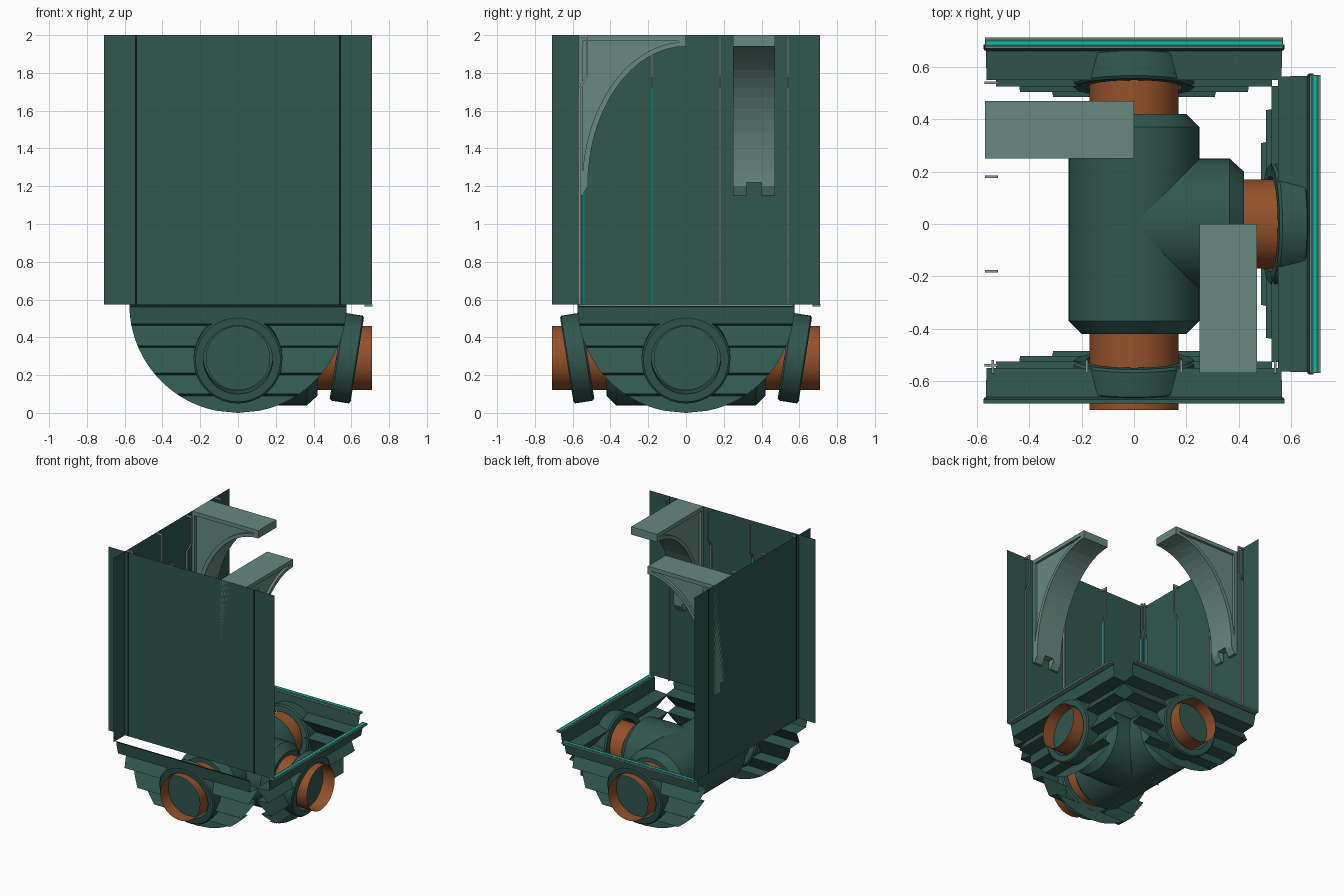
import bpy, bmesh, math
from mathutils import Matrix, Vector

if "Cube" in bpy.data.objects:
    bpy.data.objects.remove(bpy.data.objects["Cube"])


def material(name, rgb):
    m = bpy.data.materials.new(name)
    m.diffuse_color = (*rgb, 1)
    m.use_nodes = True
    m.node_tree.nodes["Principled BSDF"].inputs["Base Color"].default_value = m.diffuse_color
    return m


GREEN = material("dark green", (0.030, 0.095, 0.076))
PALE = material("grey green", (0.135, 0.25, 0.215))
ORANGE = material("rust orange", (0.30, 0.083, 0.022))
TEAL = material("teal light", (0.0, 0.55, 0.42))
GREY = material("rail grey", (0.26, 0.30, 0.30))
BLACK = material("black", (0.004, 0.006, 0.006))

CZ = 0.29      # pipe axis height
TOP = 0.575    # skirt top and wall bottom
R = 0.575      # skirt radius
WALL = -0.57
SWAP = Matrix(((0, 1, 0, 0), (1, 0, 0, 0), (0, 0, 1, 0), (0, 0, 0, 1)))
IDENT = Matrix.Identity(4)


def make(name, verts, faces, mat, matrix=IDENT, smooth=False, solid=True):
    bm = bmesh.new()
    vs = [bm.verts.new(matrix @ Vector(v)) for v in verts]
    for f in faces:
        bm.faces.new([vs[i] for i in f])
    if solid:
        bmesh.ops.recalc_face_normals(bm, faces=bm.faces)
    me = bpy.data.meshes.new(name)
    bm.to_mesh(me)
    bm.free()
    ob = bpy.data.objects.new(name, me)
    bpy.context.collection.objects.link(ob)
    me.materials.append(mat)
    if smooth:
        bpy.ops.object.select_all(action='DESELECT')
        ob.select_set(True)
        bpy.context.view_layer.objects.active = ob
        bpy.ops.object.shade_smooth_by_angle(angle=math.radians(30))
    return ob


def box(name, lo, hi, mat, matrix=IDENT):
    v = [(x, y, z) for x in (lo[0], hi[0]) for y in (lo[1], hi[1]) for z in (lo[2], hi[2])]
    f = [(0, 1, 3, 2), (4, 6, 7, 5), (0, 4, 5, 1), (2, 3, 7, 6), (0, 2, 6, 4), (1, 5, 7, 3)]
    return make(name, v, f, mat, matrix)


def lathe(name, prof, mat, matrix=IDENT, closed=False, n=48):
    """Turn (radius, distance) points round the pipe axis, which runs to -y."""
    v, f = [], []
    for r, d in prof:
        for k in range(n):
            a = 2 * math.pi * k / n
            v.append((r * math.cos(a), -d, CZ + r * math.sin(a)))
    m = len(prof)
    for i in range(m if closed else m - 1):
        j = (i + 1) % m
        for k in range(n):
            l = (k + 1) % n
            f.append((i * n + k, i * n + l, j * n + l, j * n + k))
    return make(name, v, f, mat, matrix, True)


def extrude(name, prof, x0, x1, mat, matrix=IDENT):
    """Extrude a (y, z) outline along x."""
    n = len(prof)
    v = [(x, y, z) for x in (x0, x1) for y, z in prof]
    f = [tuple(range(n)), tuple(range(2 * n - 1, n - 1, -1))]
    f += [(i, (i + 1) % n, n + (i + 1) % n, n + i) for i in range(n)]
    return make(name, v, f, mat, matrix)


# Tee pipe
lathe("main_pipe", [(0.17, -0.42), (0.2, -0.42), (0.25, -0.37), (0.25, 0.37), (0.2, 0.42), (0.17, 0.42)], GREEN)
lathe("branch_pipe", [(0.25, 0), (0.25, 0.365), (0.2, 0.42), (0.17, 0.42)], GREEN,
      Matrix.Rotation(math.pi / 2, 4, 'Z'))

# Stepped skirt outline: (distance outward, height)
STEPS = [(0.685, TOP), (0.67, 0.56), (0.66, 0.47), (0.55, 0.462), (0.63, 0.355), (0.525, 0.345),
         (0.595, 0.21), (0.505, 0.20), (0.56, 0.10), (0.485, 0.09), (0.50, 0.0)]


def skirt(name, matrix):
    # Split each step so the round outline and the pipe hole stay smooth
    pts = [STEPS[0]]
    for (d0, z0), (d1, z1) in zip(STEPS, STEPS[1:]):
        n = max(1, round((z0 - z1) / 0.012))
        pts += [(d0 + (d1 - d0) * i / n, z0 + (z1 - z0) * i / n) for i in range(1, n + 1)]
    v, f = [], []
    for d, z in pts:
        w = math.sqrt(max(0, R * R - (TOP - z) ** 2))
        w = max(w, 0.002)
        h = min(math.sqrt(max(0, 0.205 ** 2 - (z - CZ) ** 2)), w)
        v += [(-w, -d, z), (-h, -d, z), (h, -d, z), (w, -d, z)]
    for i in range(len(pts) - 1):
        a, b = 4 * i, 4 * i + 4
        f += [(a, b, b + 1, a + 1), (a + 2, b + 2, b + 3, a + 3)]
        if v[a + 2][0] == 0 and v[b + 2][0] == 0:
            continue
    make(name, v, f, GREEN, matrix, solid=False)


for side, turn in (("front", 0), ("right", 1), ("back", 2)):
    M = Matrix.Rotation(turn * math.pi / 2, 4, 'Z')
    skirt(side + "_skirt", M)
    # Pipe stub with a recessed end plate
    lathe(side + "_pipe_stub", [(0.17, 0.40), (0.17, 0.71)], ORANGE, M)
    ring = [(0.17 * math.cos(k * math.pi / 24), -0.61, CZ + 0.17 * math.sin(k * math.pi / 24)) for k in range(48)]
    make(side + "_pipe_plate", ring, [tuple(range(48))], GREEN, M, solid=False)
    # Tilted collar
    pivot = Matrix.Translation((0, -0.575, CZ))
    tilt = M @ pivot @ Matrix.Rotation(math.radians(9), 4, 'X') @ pivot.inverted()
    lathe(side + "_collar", [(0.183, 0.52), (0.225, 0.52), (0.235, 0.53), (0.235, 0.625),
                             (0.225, 0.632), (0.183, 0.632)], GREEN, tilt, True)
    # Lit rim on the two open sides
    if turn:
        box(side + "_rim", (-0.57, -0.712, 0.562), (0.57, -0.67, TOP), PALE, M)
        box(side + "_rim_groove", (-0.567, -0.705, TOP), (0.567, -0.677, TOP + 0.001), GREEN, M)
        box(side + "_rim_light", (-0.565, -0.698, TOP), (0.565, -0.685, TOP + 0.002), TEAL, M)

# Rail outline with a hook at its top
RAIL = [(WALL, 2), (-0.52, 2), (-0.52, 1.78), (-0.555, 1.72), (-0.555, TOP), (WALL, TOP),
        (WALL, 1.715), (-0.53, 1.785), (-0.53, 1.985), (WALL, 1.985)]


def bracket(name, matrix):
    n = 16
    arc = lambda a, b, t0, t1: [(-a * math.cos(math.radians(t0 + (t1 - t0) * i / n)),
                                 1.2 + b * math.sin(math.radians(t0 + (t1 - t0) * i / n))) for i in range(n + 1)]
    outer = [(WALL, 1.15), (-0.55, 1.15)] + arc(0.52, 0.74, 0, 90) + [(0, 2), (WALL, 2)]
    inner = [(-0.547, 1.28), (-0.546, 1.29)] + arc(0.55, 0.765, 8, 86) + [(-0.035, 1.97), (-0.547, 1.97)]
    m = len(outer)
    v, f = [], []
    for x, dx in ((0.25, 0.02), (0.47, -0.02)):
        v += [(x, *p) for p in outer] + [(x, *p) for p in inner] + [(x + dx, *p) for p in inner]
    for s in (0, 3 * m):
        for i in range(m):
            j = (i + 1) % m
            for o in (s, s + m):
                f.append((o + i, o + j, o + m + j, o + m + i))
        f.append(tuple(s + 2 * m + i for i in range(m)))
    f += [(i, (i + 1) % m, 3 * m + (i + 1) % m, 3 * m + i) for i in range(m)]
    ob = make(name, v, f, PALE, matrix)
    # Notch in the foot
    cutter = box(name + "_cutter", (0.32, -0.6, 1.1), (0.40, -0.48, 1.22), PALE, matrix)
    mod = ob.modifiers.new("notch", 'BOOLEAN')
    mod.operation, mod.object, mod.solver = 'DIFFERENCE', cutter, 'EXACT'
    bpy.ops.object.select_all(action='DESELECT')
    bpy.context.view_layer.objects.active = ob
    ob.select_set(True)
    bpy.ops.object.modifier_apply(modifier=mod.name)
    bpy.data.objects.remove(cutter)


# Front and left walls mirror each other across the diagonal
for side, M in (("front", IDENT), ("left", SWAP)):
    make(side + "_wall", [(-0.71, WALL, TOP), (0.71, WALL, TOP), (0.71, WALL, 2), (-0.71, WALL, 2)],
         [(0, 1, 2, 3)], GREEN, M, solid=False)
    for i, x in enumerate((-0.54, -0.18, 0.18, 0.54)):
        extrude(f"{side}_rail_{i}", RAIL, x - 0.005, x + 0.005, GREY, M)
        if x < 0:
            box(f"{side}_rail_light_{i}", (x - 0.006, -0.556, TOP), (x + 0.006, -0.553, 1.72), TEAL, M)
        if abs(x) > 0.5:
            box(f"{side}_seam_{i}", (x - 0.005, -0.572, TOP), (x + 0.005, WALL, 2), BLACK, M)
    bracket(side + "_bracket", M)
